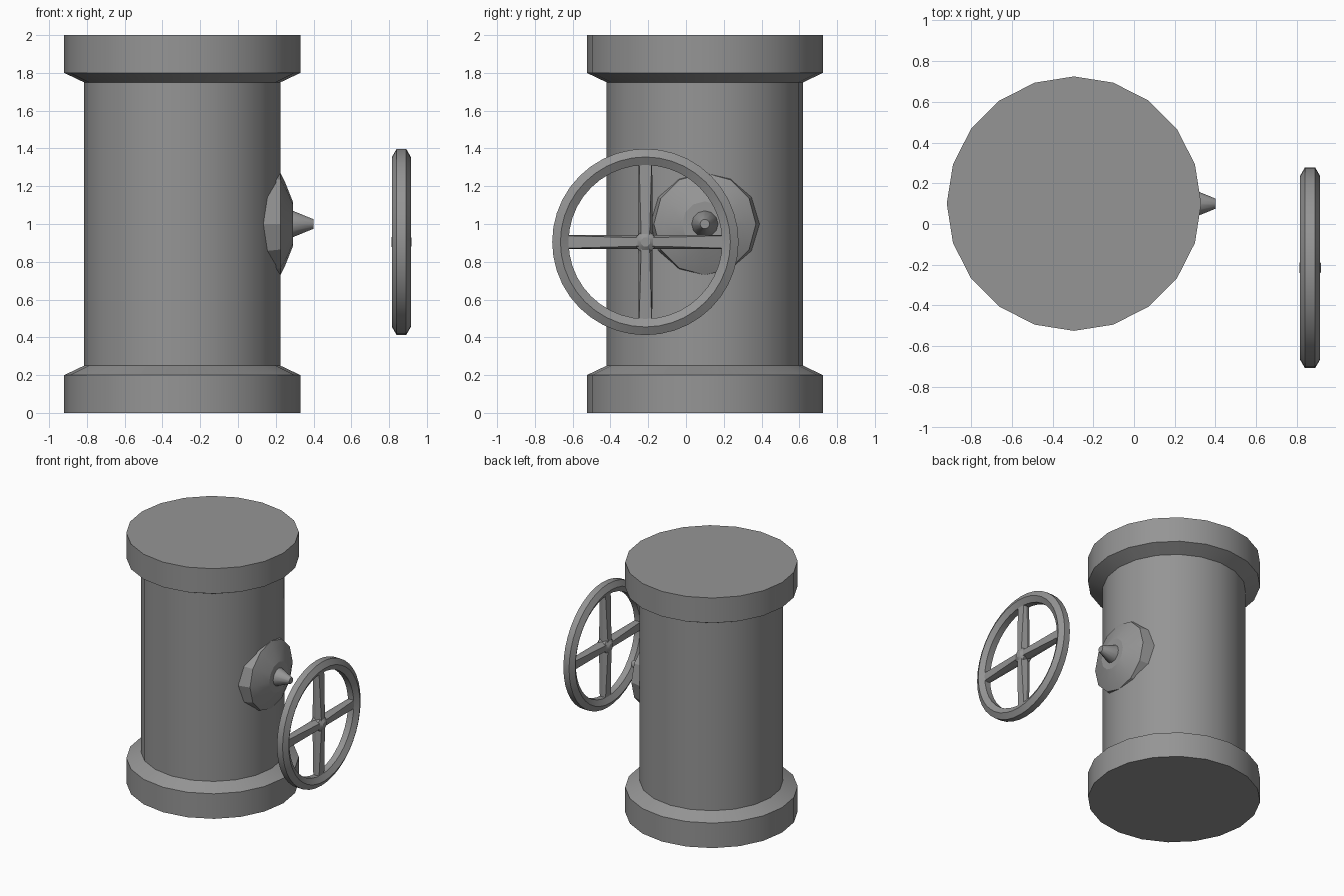
import bpy, bmesh, math
from mathutils import Matrix, Vector

cube = bpy.data.objects.get("Cube")
if cube:
    bpy.data.objects.remove(cube, do_unlink=True)

metal = bpy.data.materials.new("grey_metal")
metal.use_nodes = True
GREY = (0.3, 0.3, 0.3, 1)
metal.diffuse_color = GREY
metal.node_tree.nodes["Principled BSDF"].inputs["Base Color"].default_value = GREY

TO_X = Matrix.Rotation(math.pi / 2, 4, 'Y')  # turns the z axis onto +x


def finish(name, bm, matrix, angle=30):
    bmesh.ops.recalc_face_normals(bm, faces=bm.faces)
    mesh = bpy.data.meshes.new(name)
    bm.to_mesh(mesh)
    bm.free()
    mesh.transform(matrix)
    mesh.materials.append(metal)
    ob = bpy.data.objects.new(name, mesh)
    bpy.context.collection.objects.link(ob)
    bpy.ops.object.select_all(action='DESELECT')
    ob.select_set(True)
    bpy.context.view_layer.objects.active = ob
    bpy.ops.object.shade_smooth_by_angle(angle=math.radians(angle))
    return ob


def lathe(name, profile, sides, matrix, closed=False, angle=30):
    """Turn (radius, height) points about z; open profiles get end caps."""
    bm = bmesh.new()
    rings = []
    for r, h in profile:
        rings.append([bm.verts.new((r * math.cos(a), r * math.sin(a), h))
                      for a in (math.tau * i / sides for i in range(sides))])
    pairs = list(zip(rings, rings[1:]))
    if closed:
        pairs.append((rings[-1], rings[0]))
    else:
        bm.faces.new(rings[0])
        bm.faces.new(rings[-1])
    for low, high in pairs:
        for i in range(sides):
            j = (i + 1) % sides
            bm.faces.new((low[i], low[j], high[j], high[i]))
    return finish(name, bm, matrix, angle)


# Pipe body with a flange at each end
half = [(0.625, 0), (0.625, 0.2), (0.52, 0.25)]
profile = half + [(r, 2 - h) for r, h in reversed(half)]
lathe("pipe_body", profile, 20, Matrix.Translation((-0.295, 0.1, 0)), angle=25)

# Faceted boss and tapered stem on the side of the pipe
side = Matrix.Translation((0, 0.1, 1)) @ TO_X
lathe("valve_boss", [(0.29, 0.13), (0.27, 0.225), (0.22, 0.25), (0.12, 0.29)],
      12, side, angle=15)
lathe("valve_stem", [(0.07, 0.27), (0.07, 0.29), (0.025, 0.4)], 12, side)

# Handwheel rim with a six-sided section
wheel = Matrix.Translation((0.865, -0.215, 0.905)) @ TO_X
section = [(0.45 + 0.05 * math.cos(a), 0.05 * math.sin(a))
           for a in (math.pi / 6 + math.pi / 3 * i for i in range(6))]
lathe("wheel_rim", section, 40, wheel, closed=True)

# Four spokes, whose flat faces narrow towards the hub
for k in range(4):
    bm = bmesh.new()
    ends = []
    for x, face, wide, depth in ((0.02, 0.022, 0.038, 0.04), (0.42, 0.033, 0.036, 0.025)):
        outline = [(face, depth), (-face, depth), (-wide, 0),
                   (-face, -depth), (face, -depth), (wide, 0)]
        ends.append([bm.verts.new((x, y, z)) for y, z in outline])
    for ring in ends:
        bm.faces.new(ring)
    for i in range(6):
        j = (i + 1) % 6
        bm.faces.new((ends[0][i], ends[0][j], ends[1][j], ends[1][i]))
    finish(f"wheel_spoke_{k + 1}", bm, wheel @ Matrix.Rotation(k * math.pi / 2, 4, 'Z'))

# Small domed hub
lathe("wheel_hub", [(0.025, -0.053), (0.058, -0.03), (0.058, 0.03), (0.025, 0.053)],
      8, wheel @ Matrix.Rotation(math.pi / 8, 4, 'Z'))
